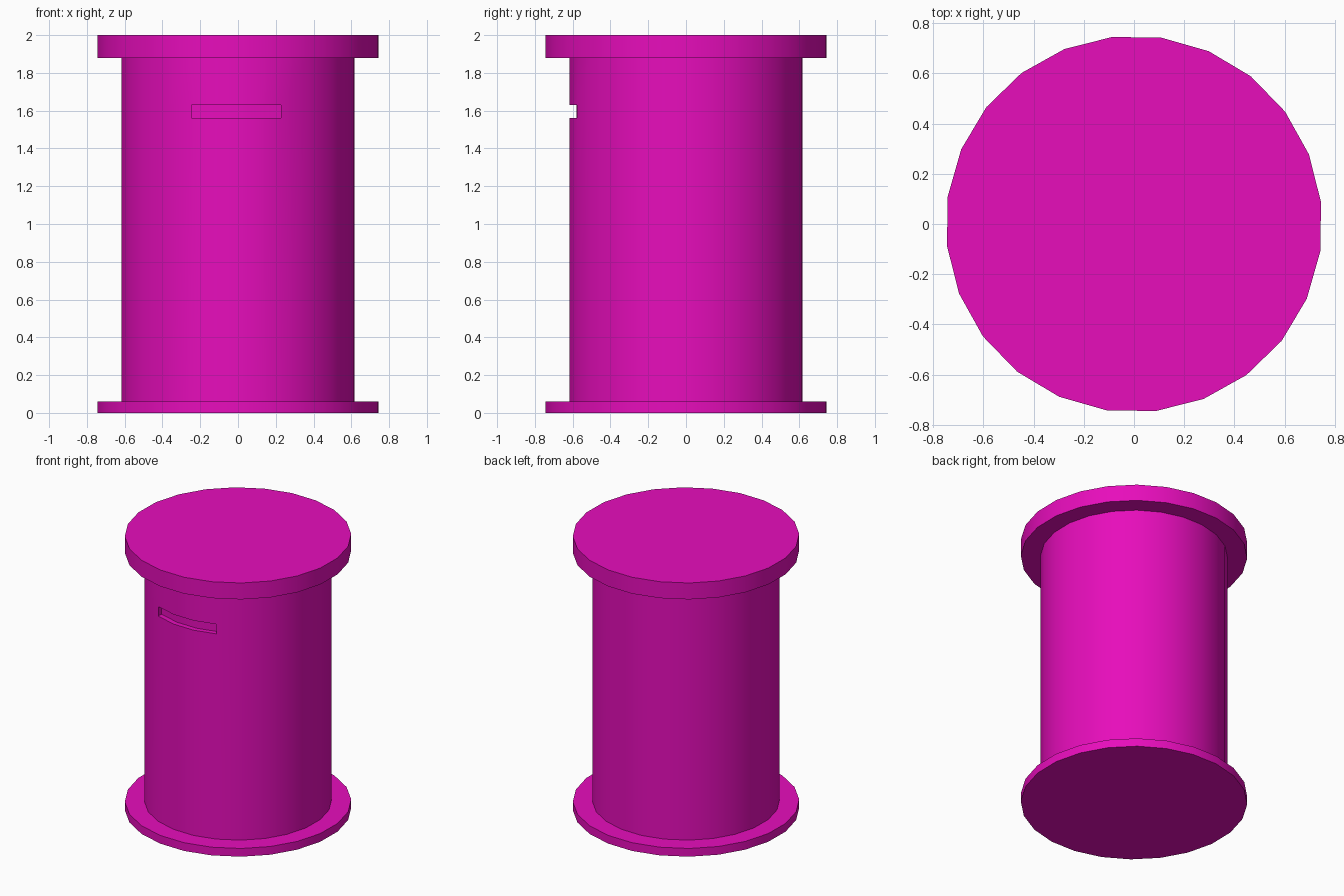
import bpy, bmesh, math

if "Cube" in bpy.data.objects:
    bpy.data.objects.remove(bpy.data.objects["Cube"])

SIDES = 24
OFFSET = math.radians(6.6)

# Outline from base plate, up the drum, to the cap (radius, height)
PROFILE = [(0.75, 0), (0.75, 0.06), (0.62, 0.06), (0.62, 1.56),
           (0.62, 1.63), (0.62, 1.88), (0.75, 1.88), (0.75, 2.0)]
SLOT_BAND = 3                 # profile segment holding the slot
SLOT_SIDES = (16, 17, 18)     # three front facets
SLOT_DEPTH = 0.037


def ring(bm, radius, z):
    angles = [OFFSET + math.tau * i / SIDES for i in range(SIDES)]
    return [bm.verts.new((radius * math.cos(a), radius * math.sin(a), z)) for a in angles]


bm = bmesh.new()
rings = [ring(bm, r, z) for r, z in PROFILE]

# Walls, remembering the slot facets
slot = []
for k, (low, high) in enumerate(zip(rings, rings[1:])):
    for i in range(SIDES):
        j = (i + 1) % SIDES
        face = bm.faces.new((low[i], low[j], high[j], high[i]))
        if k == SLOT_BAND and i in SLOT_SIDES:
            slot.append(face)

# Closed ends
bm.faces.new(rings[0][::-1])
bm.faces.new(rings[-1])

# Recessed slot pushed straight back
result = bmesh.ops.extrude_face_region(bm, geom=slot)
moved = [g for g in result["geom"] if isinstance(g, bmesh.types.BMVert)]
bmesh.ops.translate(bm, verts=moved, vec=(0, SLOT_DEPTH, 0))
bmesh.ops.delete(bm, geom=[f for f in slot if f.is_valid], context="FACES")
bmesh.ops.recalc_face_normals(bm, faces=bm.faces)

mesh = bpy.data.meshes.new("slotted_drum")
bm.to_mesh(mesh)
bm.free()
drum = bpy.data.objects.new("slotted_drum", mesh)
bpy.context.collection.objects.link(drum)

# Magenta paint
paint = bpy.data.materials.new("magenta")
paint.diffuse_color = (0.8, 0.004, 0.5, 1)
paint.use_nodes = True
paint.node_tree.nodes["Principled BSDF"].inputs["Base Color"].default_value = paint.diffuse_color
mesh.materials.append(paint)

# Smooth round walls with crisp rims
bpy.context.view_layer.objects.active = drum
drum.select_set(True)
bpy.ops.object.shade_smooth_by_angle(angle=math.radians(30))
